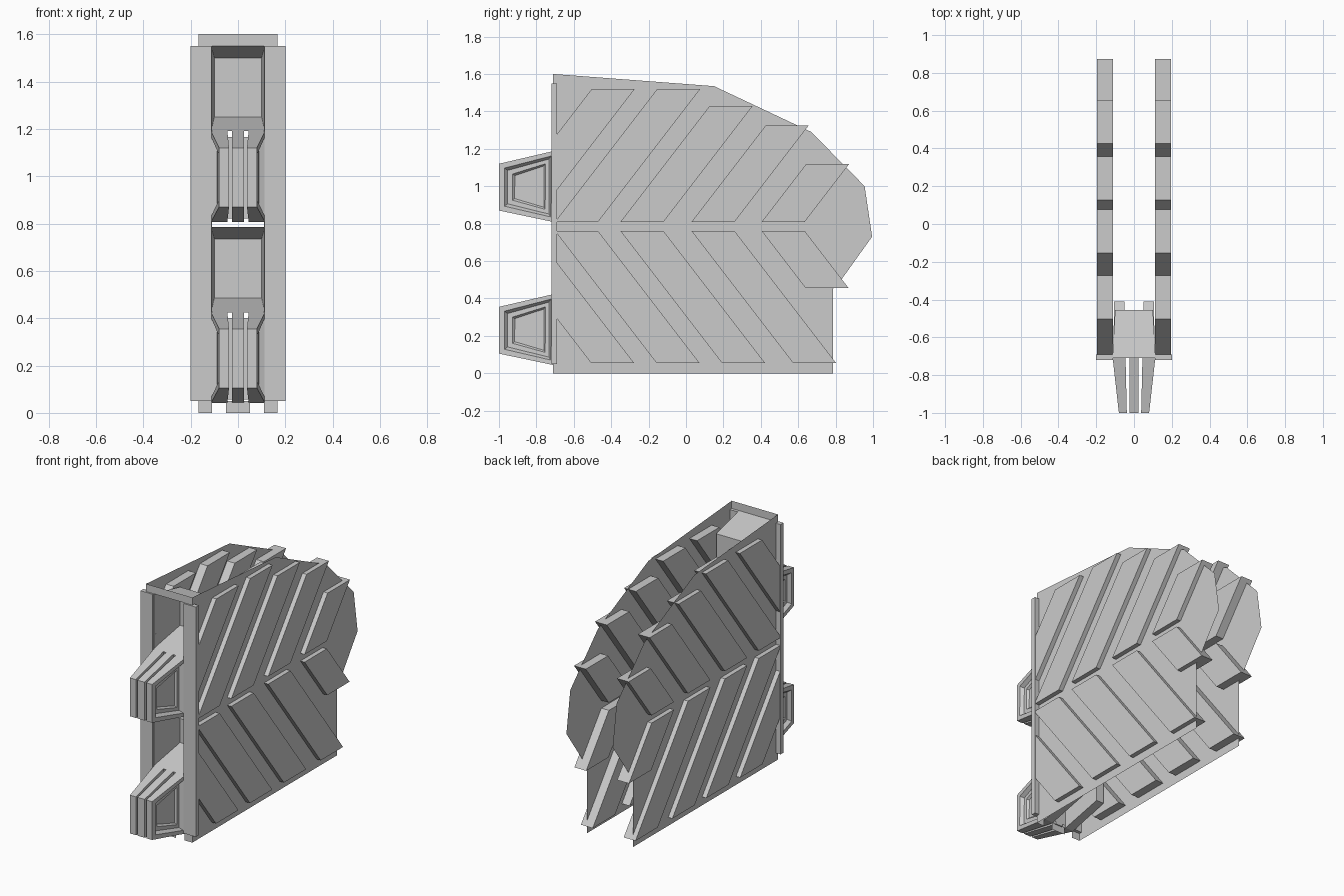
import bpy, bmesh

if "Cube" in bpy.data.objects:
    bpy.data.objects.remove(bpy.data.objects["Cube"])

FRONT = -0.71      # plane of the front opening
SLOPE = 1.3        # rise over run of the diagonal ribs
CELL = 0.765       # height between the two front openings


def make(name, build):
    bm = bmesh.new()
    build(bm)
    mesh = bpy.data.meshes.new(name)
    bm.to_mesh(mesh)
    bm.free()
    obj = bpy.data.objects.new(name, mesh)
    bpy.context.collection.objects.link(obj)
    return obj


def poly(bm, pts):
    return bm.faces.new([bm.verts.new(p) for p in pts])


def loft(bm, a, b, cap_a=True):
    """Join two loops of points; the second loop is always capped."""
    va, vb = [bm.verts.new(p) for p in a], [bm.verts.new(p) for p in b]
    n = len(a)
    faces = [bm.faces.new((va[i], va[(i + 1) % n], vb[(i + 1) % n], vb[i])) for i in range(n)]
    end = bm.faces.new(vb)
    faces.append(end)
    if cap_a:
        faces.append(bm.faces.new(va[::-1]))
    bmesh.ops.recalc_face_normals(bm, faces=faces)
    return end


def prism(bm, yz, x0, x1):
    return loft(bm, [(x0, y, z) for y, z in yz], [(x1, y, z) for y, z in yz])


def rect(x0, x1, z0, z1, y):
    return [(x0, y, z0), (x1, y, z0), (x1, y, z1), (x0, y, z1)]


# Side panels: thin sheets with a faceted rear outline
outline = [(-0.71, 0), (0.785, 0), (0.785, 0.45), (0.83, 0.5), (0.995, 0.73),
           (0.955, 1.0), (0.67, 1.29), (0.15, 1.535), (-0.71, 1.6)]
for side, s in (("right", 1), ("left", -1)):
    make(side + "_panel",
         lambda bm: poly(bm, [(s * 0.167, y, z) for y, z in outline[::s]]))


# Diagonal ribs: parallelograms trimmed at the front edge
def rib_profile(y, z_in, z_out, width=0.23, edge=-0.69):
    run = abs(z_out - z_in) / SLOPE
    pts = [(y, z_in), (y + width, z_in), (y + width + run, z_out), (y + run, z_out)]
    out = []
    for a, b in zip(pts, pts[1:] + pts[:1]):
        if a[0] >= edge:
            out.append(a)
        if (a[0] >= edge) != (b[0] >= edge):
            t = (edge - a[0]) / (b[0] - a[0])
            out.append((edge, a[1] + t * (b[1] - a[1])))
    return out


upper = [(-1.05, 1.52), (-0.70, 1.52), (-0.35, 1.43), (0.03, 1.325), (0.405, 1.12)]
lower = [(-1.05, 0.055), (-0.70, 0.055), (-0.35, 0.055), (0.03, 0.055), (0.405, 0.455)]
for side, s in (("right", 1), ("left", -1)):
    def ribs(bm):
        for start, ends in ((0.81, upper), (0.76, lower)):
            for y, z in ends:
                prism(bm, rib_profile(y, start, z), s * 0.112, s * 0.197)
    make(side + "_ribs", ribs)

    # Front posts
    make(side + "_post", lambda bm: prism(
        bm, [(-0.72, 0.05), (-0.69, 0.05), (-0.69, 1.55), (-0.72, 1.55)], s * 0.112, s * 0.2))


# Front strips around the opening
def front_strips(bm):
    for x0, x1, z0, z1 in ((-0.167, 0.167, 1.55, 1.6), (-0.05, 0.05, 0, 0.05),
                           (-0.167, -0.11, 0, 1.55), (0.11, 0.167, 0, 1.55)):
        poly(bm, rect(x0, x1, z0, z1, FRONT))


make("front_strips", front_strips)

for level, dz in (("upper", 0), ("lower", -CELL)):
    # Recessed pocket above each bracket
    make(level + "_pocket", lambda bm: loft(
        bm, rect(-0.114, 0.114, 1.19 + dz, 1.55 + dz, FRONT),
        rect(-0.1, 0.1, 1.25 + dz, 1.5 + dz, -0.455), cap_a=False))

    def bracket(bm):
        z0, z1, z2, z3 = [z + dz for z in (0.807, 0.87, 1.12, 1.19)]
        # Middle tongue and the backing behind the slots
        loft(bm, rect(-0.025, 0.025, z0, z3, -0.70), rect(-0.025, 0.025, z1, z2, -1.0))
        poly(bm, rect(-0.05, 0.05, z0 + 0.015, z3 - 0.025, -0.70))
        for s in (1, -1):
            # Outer tongue with a stepped recess in its side
            end = loft(bm, rect(s * 0.045, s * 0.114, z0, z3, -0.70),
                       rect(s * 0.038, s * 0.08, z1, z2, -1.0))
            outer = max((f for e in end.edges for f in e.link_faces),
                        key=lambda f: f.normal.x * s)
            for gap, depth in ((0.037, 0), (0.02, -0.022), (0.032, 0), (0.014, -0.012)):
                bmesh.ops.inset_region(bm, faces=[outer], thickness=gap, depth=depth)
            # Rear block behind the outer tongue
            loft(bm, rect(s * 0.05, s * 0.11, z0, z3, -0.70),
                 rect(s * 0.05, s * 0.105, z1, z2, -0.41))
    make(level + "_bracket", bracket)
